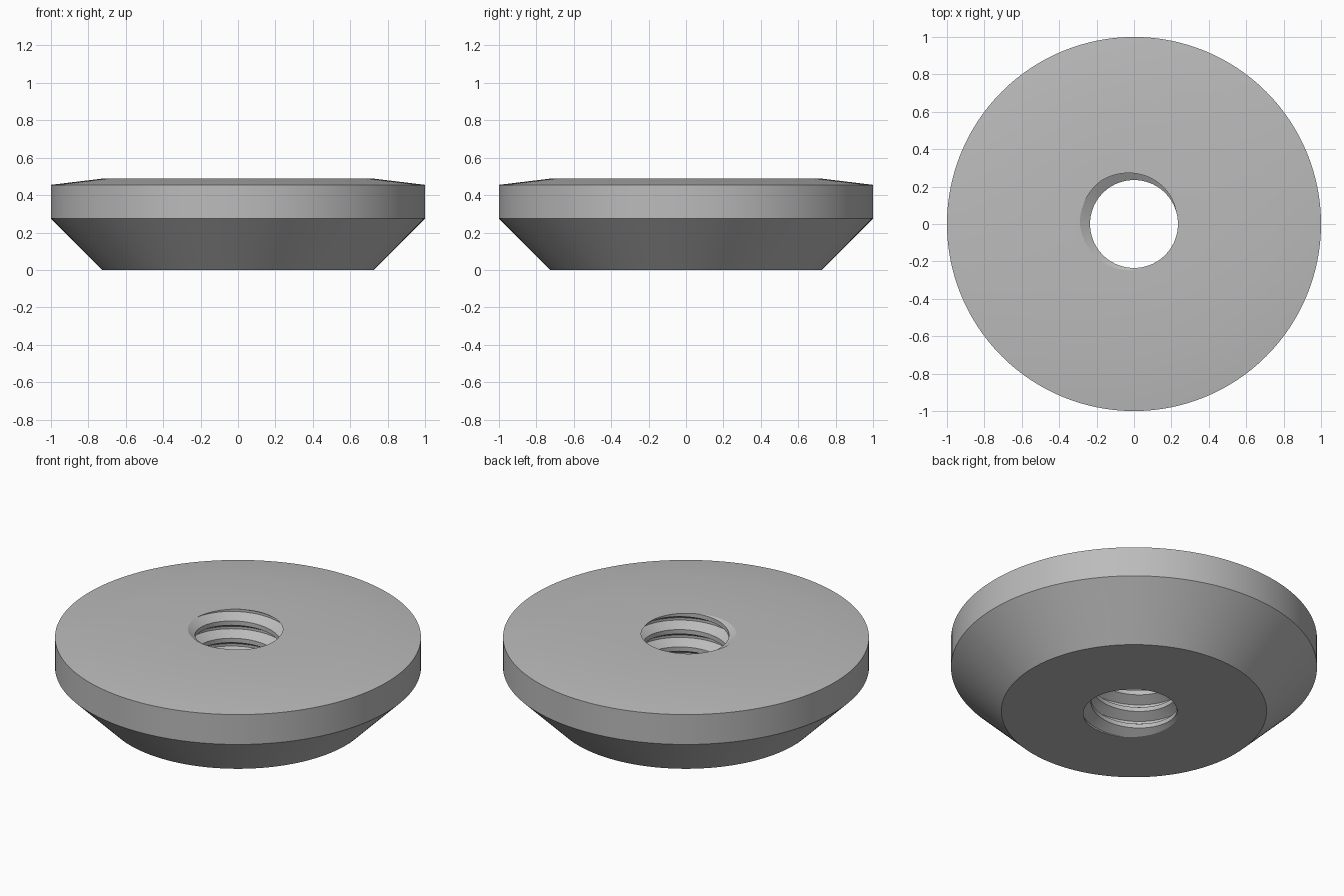
import bpy
import bmesh
import math

cube = bpy.data.objects.get("Cube")
if cube:
    bpy.data.objects.remove(cube, do_unlink=True)

TOP = 0.49                      # height of the flat top
PITCH = 0.1045                  # thread pitch
MINOR, MAJOR = 0.235, 0.29      # thread radii
PHASE = math.radians(153)       # direction of the groove where it meets the top
SEGS = 128

# Single grey material
grey = bpy.data.materials.new("grey metal")
grey.use_nodes = True
colour = (0.5, 0.5, 0.5, 1.0)
grey.diffuse_color = colour
grey.node_tree.nodes["Principled BSDF"].inputs["Base Color"].default_value = colour

bm = bmesh.new()

# Threaded bore: right-handed helical strips, longer than the body
groove = [(-0.375, MINOR), (-0.07, MAJOR), (0.07, MAJOR), (0.375, MINOR)]
turns = range(-7, 3)
columns = []
for j in range(SEGS):
    a = 2 * math.pi * j / SEGS
    column = []
    for t in turns:
        for offset, r in groove:
            z = TOP + PITCH * (t + offset + (a - PHASE) / (2 * math.pi))
            column.append(bm.verts.new((r * math.cos(a), r * math.sin(a), z)))
    columns.append(column)
for j in range(SEGS):
    here, after = columns[j], columns[(j + 1) % SEGS]
    if j == SEGS - 1:           # one turn on, the helix joins the next groove
        here, after = here[:-4], after[4:]
    for i in range(len(here) - 1):
        bm.faces.new((here[i], after[i], after[i + 1], here[i + 1]))

# Trim the bore flush with the top and bottom
for z, direction in ((TOP, 1), (0, -1)):
    bmesh.ops.bisect_plane(bm, geom=bm.verts[:] + bm.edges[:] + bm.faces[:],
                           dist=1e-6, plane_co=(0, 0, z),
                           plane_no=(0, 0, direction), clear_outer=True)
bmesh.ops.remove_doubles(bm, verts=bm.verts, dist=1e-5)


def bore_edge(z):
    return [e for e in bm.edges
            if e.is_boundary and all(abs(v.co.z - z) < 1e-4 for v in e.verts)]


top_hole, bottom_hole = bore_edge(TOP), bore_edge(0)

# Outer body: stacked rings from the small base to the top
rings = []
for r, z in ((0.725, 0), (1, 0.275), (1, 0.455), (0.71, TOP)):
    ring = [bm.verts.new((r * math.cos(2 * math.pi * i / SEGS),
                          r * math.sin(2 * math.pi * i / SEGS), z))
            for i in range(SEGS)]
    rings.append(ring)
for low, high in zip(rings, rings[1:]):
    for i in range(SEGS):
        k = (i + 1) % SEGS
        bm.faces.new((low[i], low[k], high[k], high[i]))

# Flat annular faces around the bore
for ring, hole, direction in ((rings[-1], top_hole, 1), (rings[0], bottom_hole, -1)):
    loop = [bm.edges.get((ring[i], ring[(i + 1) % SEGS])) for i in range(SEGS)]
    bmesh.ops.triangle_fill(bm, use_beauty=True, edges=loop + hole,
                            normal=(0, 0, direction))
bmesh.ops.recalc_face_normals(bm, faces=bm.faces)

mesh = bpy.data.meshes.new("threaded_disc")
bm.to_mesh(mesh)
bm.free()
mesh.materials.append(grey)
disc = bpy.data.objects.new("threaded_disc", mesh)
bpy.context.collection.objects.link(disc)

# Smooth the round surfaces, keep the rims and thread edges crisp
bpy.ops.object.select_all(action="DESELECT")
disc.select_set(True)
bpy.context.view_layer.objects.active = disc
bpy.ops.object.shade_smooth_by_angle(angle=math.radians(30))
